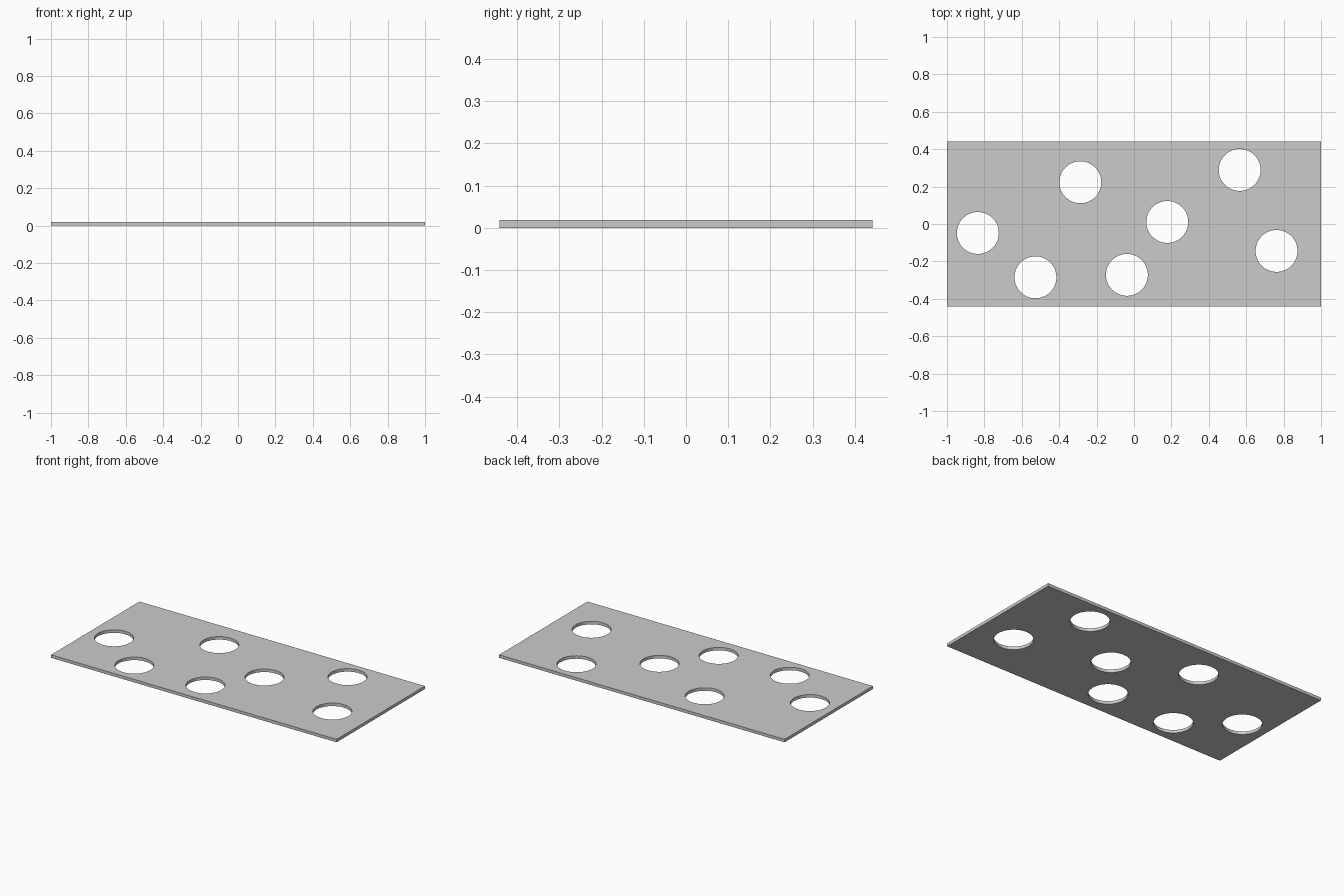
import bpy, bmesh
from mathutils import Matrix

if "Cube" in bpy.data.objects:
    bpy.data.objects.remove(bpy.data.objects["Cube"])

LENGTH, WIDTH, THICK = 2.0, 0.883, 0.019
RADIUS = 0.112
HOLES = [(-0.835, -0.048), (-0.527, -0.285), (-0.287, 0.223), (-0.038, -0.272),
         (0.178, 0.011), (0.565, 0.289), (0.762, -0.144)]


def add_object(name, bm):
    mesh = bpy.data.meshes.new(name)
    bm.to_mesh(mesh)
    bm.free()
    obj = bpy.data.objects.new(name, mesh)
    bpy.context.collection.objects.link(obj)
    return obj


# Flat rectangular plate standing on z = 0
bm = bmesh.new()
bmesh.ops.create_cube(bm, size=1, matrix=Matrix.Translation((0, 0, THICK / 2))
                      @ Matrix.Diagonal((LENGTH, WIDTH, THICK, 1)))
plate = add_object("perforated_plate", bm)

# Cylinders that cut the round through-holes
bm = bmesh.new()
for x, y in HOLES:
    bmesh.ops.create_cone(bm, cap_ends=True, segments=64, radius1=RADIUS, radius2=RADIUS,
                          depth=0.2, matrix=Matrix.Translation((x, y, THICK / 2)))
cutter = add_object("hole_cutters", bm)

# Cut the holes, then drop the helper
cut = plate.modifiers.new("holes", 'BOOLEAN')
cut.operation = 'DIFFERENCE'
cut.solver = 'EXACT'
cut.object = cutter
bpy.context.view_layer.objects.active = plate
plate.select_set(True)
bpy.ops.object.modifier_apply(modifier=cut.name)
bpy.data.objects.remove(cutter, do_unlink=True)

# Smooth hole walls, sharp rims
bpy.ops.object.shade_smooth_by_angle()
